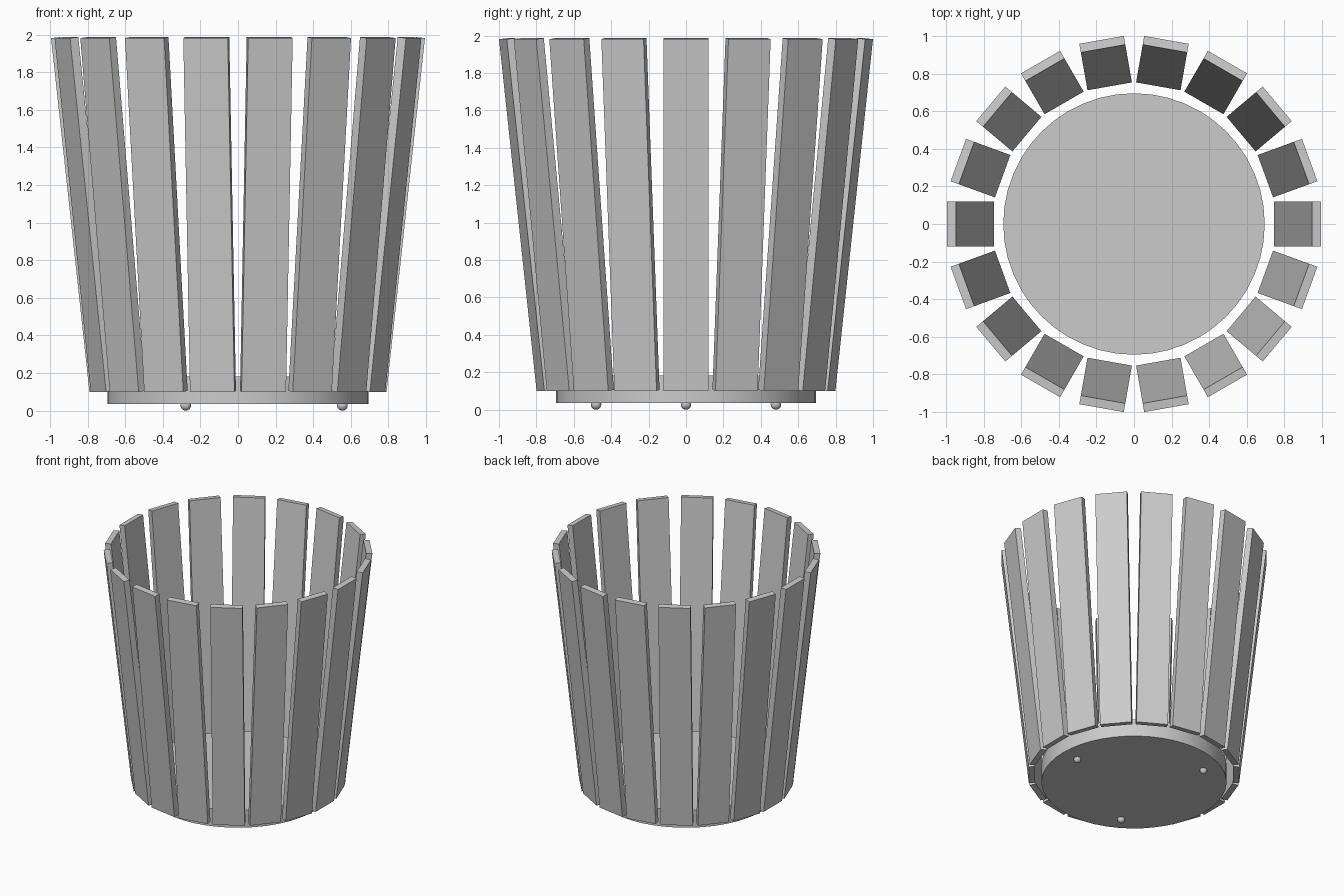
import bpy, bmesh, math
from mathutils import Matrix, Vector

if "Cube" in bpy.data.objects:
    bpy.data.objects.remove(bpy.data.objects["Cube"])

grey = bpy.data.materials.new("light grey")
grey.diffuse_color = (0.6, 0.6, 0.6, 1)
grey.use_nodes = True
grey.node_tree.nodes["Principled BSDF"].inputs["Base Color"].default_value = grey.diffuse_color


def finish(name, bm):
    bmesh.ops.recalc_face_normals(bm, faces=bm.faces[:])
    mesh = bpy.data.meshes.new(name)
    bm.to_mesh(mesh)
    bm.free()
    mesh.materials.append(grey)
    obj = bpy.data.objects.new(name, mesh)
    bpy.context.collection.objects.link(obj)
    return obj


def smooth(obj):
    bpy.ops.object.select_all(action='DESELECT')
    obj.select_set(True)
    bpy.context.view_layer.objects.active = obj
    bpy.ops.object.shade_smooth_by_angle(angle=math.radians(35))


# Ring of outward-leaning slats: plain boards tilted about their foot
COUNT, WIDTH, THICK = 18, 0.24, 0.047
bottom, top = Vector((0.79, 0, 0.10)), Vector((0.994, 0, 1.981))
axis = top - bottom
lean = math.atan2(axis.x, axis.z)
inward = Vector((-math.cos(lean), 0, math.sin(lean))) * THICK
centre = (bottom + top + inward) / 2
for i in range(COUNT):
    bm = bmesh.new()
    bmesh.ops.create_cube(bm, size=1, matrix=(
        Matrix.Rotation(math.tau * i / COUNT, 4, 'Z')
        @ Matrix.Translation(centre)
        @ Matrix.Rotation(lean, 4, 'Y')
        @ Matrix.Diagonal((THICK, WIDTH, axis.length, 1))))
    finish(f"slat_{i + 1:02d}", bm)

# Round base disc
bm = bmesh.new()
bmesh.ops.create_cone(bm, cap_ends=True, segments=48, radius1=0.695, radius2=0.695,
                      depth=0.145, matrix=Matrix.Translation((0, 0, 0.109)))
smooth(finish("base_disc", bm))

# Three small ball feet
for i in range(3):
    a = math.tau * i / 3
    bm = bmesh.new()
    bmesh.ops.create_uvsphere(bm, u_segments=24, v_segments=12, radius=0.028,
                              matrix=Matrix.Translation((0.555 * math.cos(a),
                                                         0.555 * math.sin(a), 0.028)))
    smooth(finish(f"foot_{i + 1}", bm))
